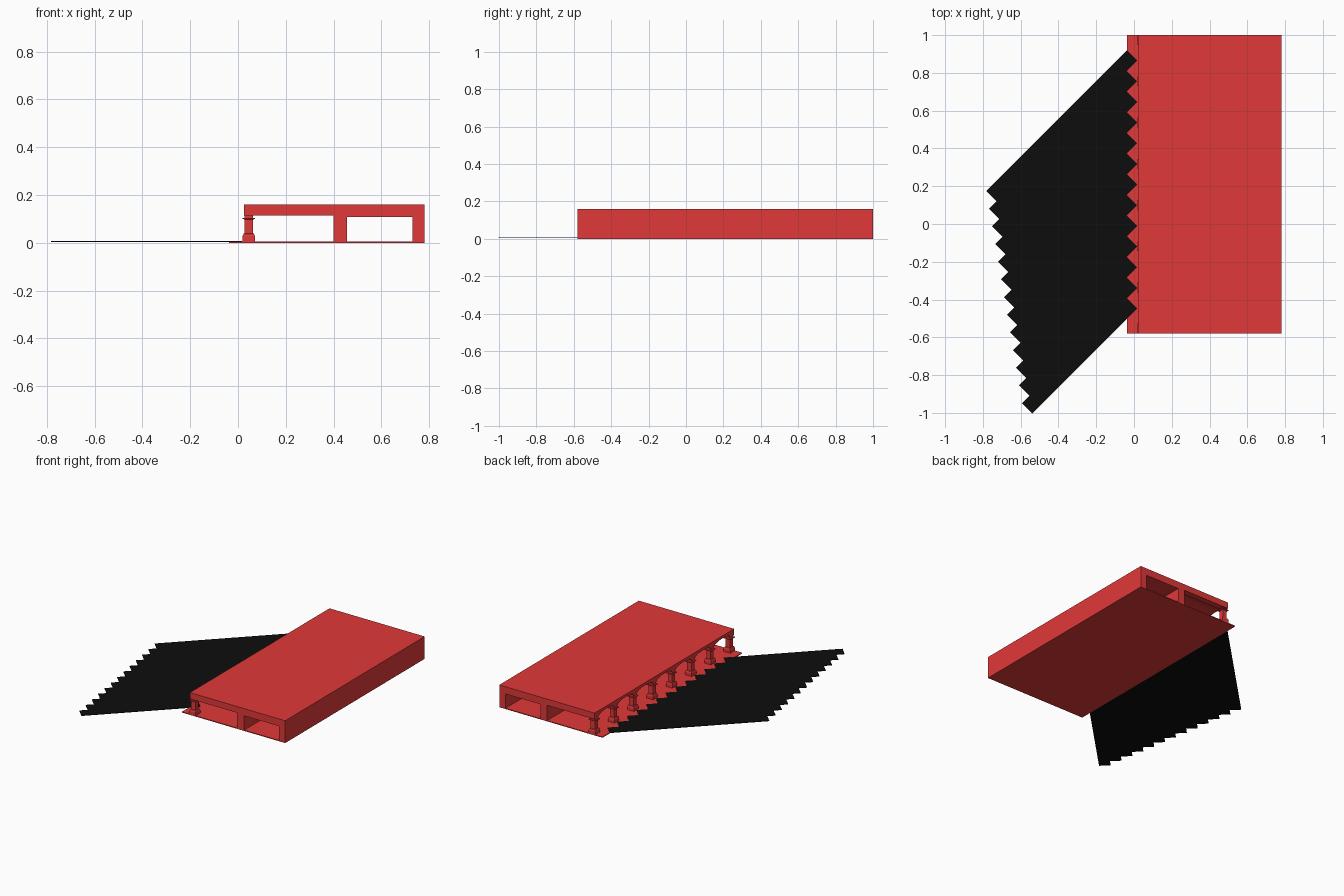
import bpy, bmesh, math

if "Cube" in bpy.data.objects:
    bpy.data.objects.remove(bpy.data.objects["Cube"])


def material(name, rgb):
    m = bpy.data.materials.new(name)
    m.diffuse_color = (*rgb, 1)
    m.use_nodes = True
    m.node_tree.nodes["Principled BSDF"].inputs["Base Color"].default_value = m.diffuse_color
    return m


RED = material("red_paint", (0.75, 0.04, 0.04))
BLACK = material("black_paint", (0.004, 0.004, 0.004))


def finish(bm, name, mat):
    bmesh.ops.recalc_face_normals(bm, faces=bm.faces)
    me = bpy.data.meshes.new(name)
    bm.to_mesh(me)
    bm.free()
    me.materials.append(mat)
    ob = bpy.data.objects.new(name, me)
    bpy.context.collection.objects.link(ob)
    return ob


def prism(name, points, offset, mat):
    """Extrude a closed 3D outline along an offset."""
    bm = bmesh.new()
    face = bm.faces.new([bm.verts.new(p) for p in points])
    ext = bmesh.ops.extrude_face_region(bm, geom=[face])
    moved = [v for v in ext["geom"] if isinstance(v, bmesh.types.BMVert)]
    bmesh.ops.translate(bm, verts=moved, vec=offset)
    # the extrude keeps the first face as the opposite cap
    return finish(bm, name, mat)


def box(name, x, y, z, mat=RED):
    pts = [(x[0], y[0], z[0]), (x[1], y[0], z[0]), (x[1], y[1], z[0]), (x[0], y[1], z[0])]
    return prism(name, pts, (0, 0, z[1] - z[0]), mat)


Y0, Y1 = -0.58, 1.0
COUNT = 8
first, last = Y0 + 0.026, Y1 - 0.026
step = (last - first) / (COUNT - 1)
SPRING, CROWN, TOP = 0.115, 0.142, 0.16

# Floor, walls and solid roof over the rear room
box("floor_slab", (-0.038, 0.78), (Y0, Y1), (0, 0.006))
box("back_wall", (0.73, 0.78), (Y0, Y1), (0.006, 0.108))
box("inner_wall", (0.40, 0.455), (Y0, Y1), (0.006, 0.108))
box("rear_roof", (0.40, 0.78), (Y0, Y1), (0.108, TOP))

# Gallery roof with an arch between each pair of columns
outline = [(Y0, TOP), (Y0, SPRING)]
half = step / 2 - 0.017
for i in range(COUNT - 1):
    mid = first + step * (i + 0.5)
    for k in range(13):
        a = math.pi * (1 - k / 12)
        outline.append((mid + half * math.cos(a), SPRING + (CROWN - SPRING) * math.sin(a)))
outline += [(Y1, SPRING), (Y1, TOP)]
prism("arched_gallery_roof", [(0.025, y, z) for y, z in outline], (0.375, 0, 0), RED)

# Columns: pedestal, shaft, thin abacus and upper block
PROFILE = [(0.026, 0.004), (0.026, 0.028), (0.022, 0.038), (0.017, 0.040),
           (0.017, 0.098), (0.026, 0.100), (0.026, 0.105), (0.017, 0.105), (0.017, 0.118)]
for i in range(COUNT):
    y = first + step * i
    bm = bmesh.new()
    rings = [[bm.verts.new((0.045 + sx * r, y + sy * r, z))
              for sx, sy in ((-1, -1), (1, -1), (1, 1), (-1, 1))] for r, z in PROFILE]
    for a, b in zip(rings, rings[1:]):
        for k in range(4):
            n = (k + 1) % 4
            bm.faces.new((a[k], a[n], b[n], b[k]))
    bm.faces.new(rings[0])
    bm.faces.new(rings[-1])
    finish(bm, f"column_{i + 1}", RED)

# Forecourt of diagonal paving strips with square ends
W = 0.0547
for i in range(13):
    x, y = -0.038, 0.92 - 2 * W * i
    n = 0.745 - 0.0158 * i
    pts = [(x, y), (x - n, y - n), (x - n + W, y - n - W), (x + W, y - W)]
    prism(f"paving_strip_{i + 1}", [(px, py, 0.003) for px, py in pts], (0, 0, 0.004), BLACK)
